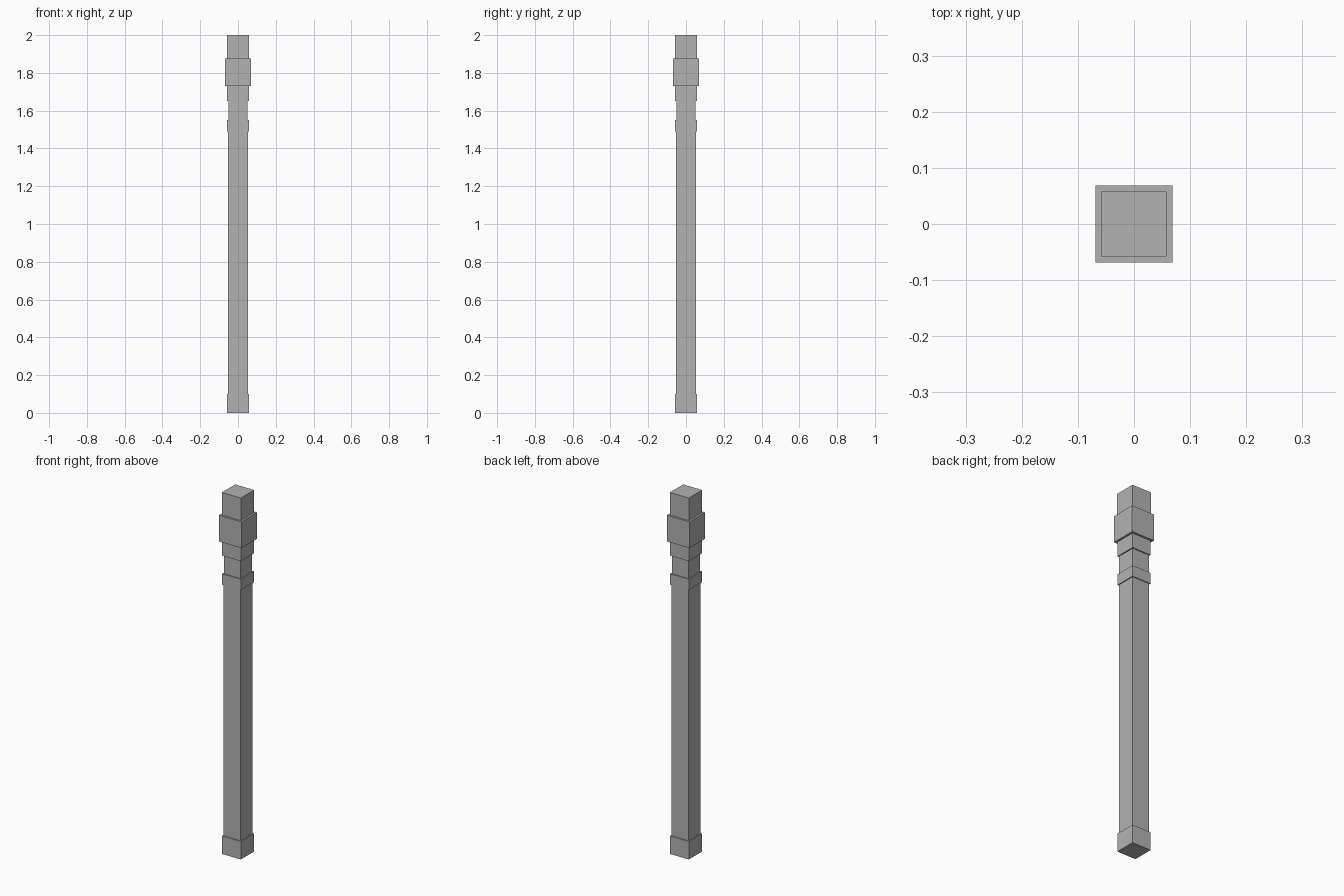
import bpy
import bmesh

cube = bpy.data.objects.get("Cube")
if cube:
    bpy.data.objects.remove(cube, do_unlink=True)

grey = bpy.data.materials.new("plain_grey")
grey.use_nodes = True
colour = (0.45, 0.45, 0.45, 1)
grey.diffuse_color = colour
grey.node_tree.nodes["Principled BSDF"].inputs["Base Color"].default_value = colour


def square_block(name, half_width, bottom, top):
    """Square post section between two heights."""
    bm = bmesh.new()
    bmesh.ops.create_cube(bm, size=1)
    for v in bm.verts:
        v.co.x *= 2 * half_width
        v.co.y *= 2 * half_width
        v.co.z = top if v.co.z > 0 else bottom
    mesh = bpy.data.meshes.new(name)
    bm.to_mesh(mesh)
    bm.free()
    mesh.materials.append(grey)
    obj = bpy.data.objects.new(name, mesh)
    bpy.context.collection.objects.link(obj)


# Post sections stacked from the ground up
square_block("foot", 0.057, 0, 0.10)
square_block("shaft", 0.052, 0.10, 1.49)
square_block("lower_collar", 0.057, 1.49, 1.55)
square_block("neck", 0.051, 1.55, 1.65)
square_block("upper_collar", 0.057, 1.65, 1.73)
square_block("head", 0.069, 1.73, 1.875)
square_block("cap", 0.058, 1.875, 2)
